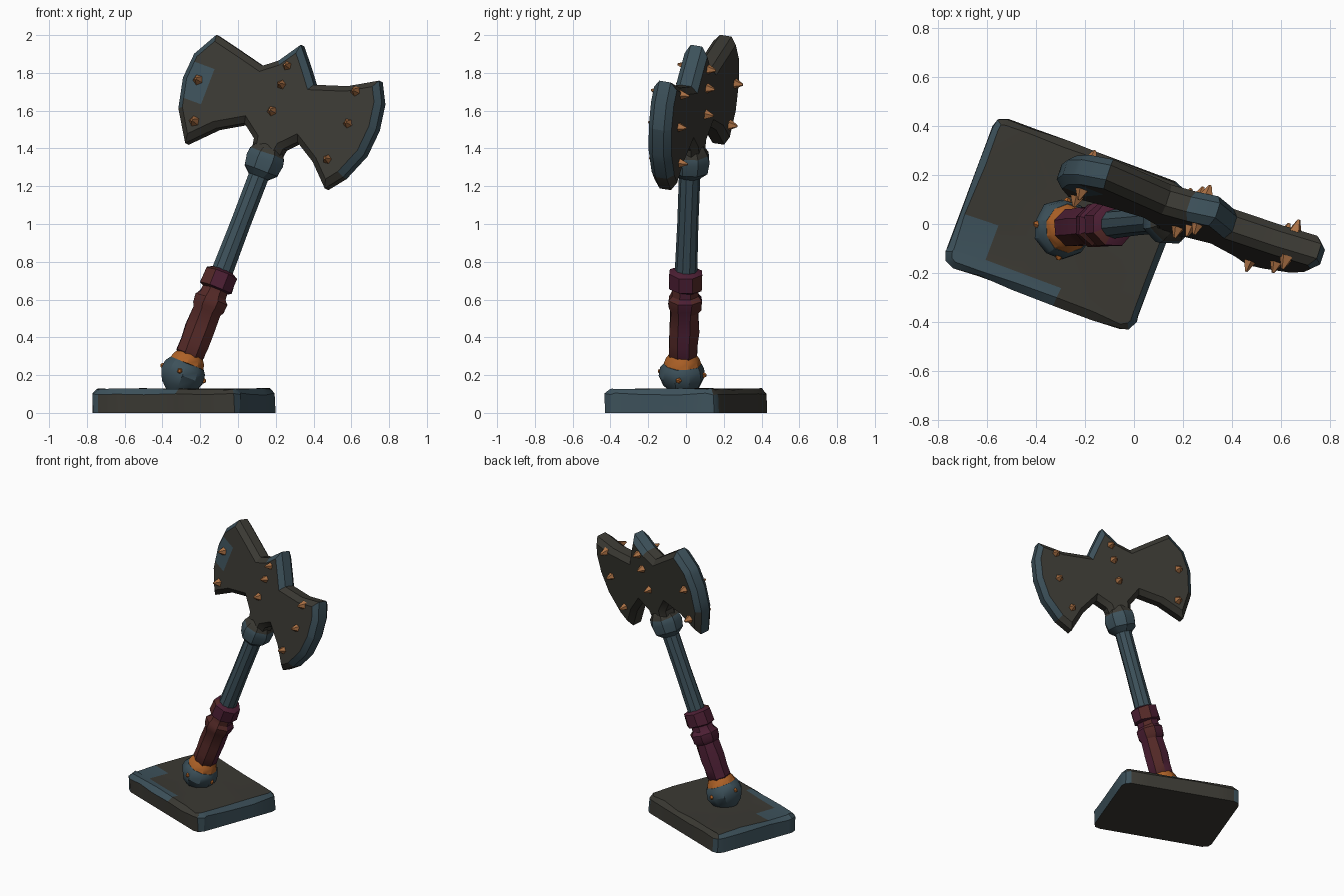
import bpy, bmesh, math, random
from mathutils import Matrix, Vector

if "Cube" in bpy.data.objects:
    bpy.data.objects.remove(bpy.data.objects["Cube"])

random.seed(4)
R, T = Matrix.Rotation, Matrix.Translation


def mat(name, c):
    m = bpy.data.materials.new(name)
    m.diffuse_color = (*c, 1)
    m.use_nodes = True
    m.node_tree.nodes["Principled BSDF"].inputs["Base Color"].default_value = m.diffuse_color
    return m


OLIVE = mat("dark olive iron", (0.043, 0.041, 0.033))
BLUE = mat("blue steel", (0.046, 0.082, 0.103))
PURPLE = mat("purple leather", (0.075, 0.014, 0.035))
MAROON = mat("maroon leather", (0.088, 0.022, 0.020))
ORANGE = mat("orange band", (0.42, 0.12, 0.02))
COPPER = mat("copper stud", (0.42, 0.17, 0.06))


def finish(name, bm, matrix, mats, rule=None, angle=32):
    """Colour faces by a rule in local space, then place the part."""
    bmesh.ops.recalc_face_normals(bm, faces=bm.faces)
    bm.normal_update()
    if rule:
        for f in bm.faces:
            f.material_index = rule(f.calc_center_median(), f.normal)
    me = bpy.data.meshes.new(name)
    bm.to_mesh(me)
    bm.free()
    me.transform(matrix)
    for m in mats:
        me.materials.append(m)
    ob = bpy.data.objects.new(name, me)
    bpy.context.collection.objects.link(ob)
    bpy.ops.object.select_all(action='DESELECT')
    bpy.context.view_layer.objects.active = ob
    ob.select_set(True)
    bpy.ops.object.shade_smooth_by_angle(angle=math.radians(angle))
    return ob


def cut(bm, co, no):
    bmesh.ops.bisect_plane(bm, geom=bm.verts[:] + bm.edges[:] + bm.faces[:],
                           plane_co=co, plane_no=no)


def lathe(name, profile, matrix, mats, rule=None, sides=10, jitter=0.0):
    bm = bmesh.new()
    rings = []
    for r, s in profile:
        ring = []
        for i in range(sides):
            a = 2 * math.pi * (i + 0.5) / sides
            q = r + random.uniform(-jitter, jitter)
            ring.append(bm.verts.new((q * math.cos(a), q * math.sin(a),
                                      s + random.uniform(-jitter, jitter))))
        rings.append(ring)
    for lo, hi in zip(rings, rings[1:]):
        for i in range(sides):
            j = (i + 1) % sides
            bm.faces.new((lo[i], lo[j], hi[j], hi[i]))
    bm.faces.new(rings[0])
    bm.faces.new(rings[-1])
    return finish(name, bm, matrix, mats, rule)


# Stone-like base slab, turned about z
bm = bmesh.new()
bmesh.ops.create_cube(bm, size=1, matrix=T((0, 0, 0.063)) @ Matrix.Diagonal((0.83, 0.645, 0.126, 1)))
up = [e for e in bm.edges if abs(e.verts[0].co.z - e.verts[1].co.z) > 0.1]
bmesh.ops.bevel(bm, geom=up, offset=0.05, segments=2, profile=0.5, affect='EDGES')
for x in (-0.25, -0.1, 0.08, 0.24):
    cut(bm, (x, 0, 0), (1, 0, 0))
for y in (-0.25, -0.1, 0.12):
    cut(bm, (0, y, 0), (0, 1, 0))
bm.normal_update()
rim = [e for e in bm.edges if len(e.link_faces) == 2 and min(v.co.z for v in e.verts) > 0.12
       and e.calc_face_angle() > 0.5]
bmesh.ops.bevel(bm, geom=rim, offset=0.026, segments=1, affect='EDGES')
for v in bm.verts:
    if v.co.z > 0.05:
        v.co.z += random.uniform(-0.006, 0.005)
        if max(abs(v.co.x) / 0.415, abs(v.co.y) / 0.32) > 0.9:
            v.co.x += random.uniform(-0.007, 0.004)
            v.co.y += random.uniform(-0.007, 0.004)


def base_rule(c, n):
    if n.z < -0.5:
        return 0
    if n.z > 0.9:
        return int((c.x < -0.25 and c.y < -0.1) or (c.y < -0.25 and c.x < 0))
    return int(abs(n.x) > 0.35 or (n.z > 0.3 and n.y < 0 and c.x < 0.1))


finish("base_slab", bm, T((-0.285, 0, 0)) @ R(math.radians(-20.5), 4, 'Z'), [OLIVE, BLUE], base_rule)

# Frame of the leaning handle, origin at the pommel
TILT = math.radians(20.96)
A = T((-0.29, -0.02, 0.21)) @ R(TILT, 4, 'Y') @ R(-0.035, 4, 'X')

# Pommel knob with an orange band
lathe("pommel", [(0.05, -0.11), (0.095, -0.075), (0.122, -0.015), (0.118, 0.03), (0.1, 0.055)],
      A, [BLUE], jitter=0.004)
lathe("pommel_band", [(0.1, 0.054), (0.088, 0.085), (0.07, 0.11)], A, [ORANGE])

# Wrapped leather grip
lathe("grip", [(0.07, 0.09), (0.082, 0.11), (0.08, 0.17), (0.086, 0.25), (0.078, 0.35), (0.092, 0.375),
               (0.094, 0.42), (0.075, 0.445), (0.074, 0.475), (0.094, 0.485), (0.095, 0.57), (0.06, 0.585)],
      A, [PURPLE, MAROON], lambda c, n: int(n.y * n.x > 0.1 or (n.y < -0.5 and c.z < 0.47)),
      sides=8, jitter=0.004)

# Steel shaft and the collar under the head
lathe("shaft", [(0.06, 0.55), (0.056, 0.85), (0.057, 1.16)], A, [BLUE])
lathe("collar", [(0.06, 1.115), (0.1, 1.15), (0.108, 1.21), (0.102, 1.245), (0.07, 1.29)],
      A, [BLUE, OLIVE], lambda c, n: int(c.z > 1.25), sides=8, jitter=0.003)

# Double axe head: outline in blade plane (across, along handle)
H = A @ T((0, 0, 1.467)) @ R(math.radians(-20), 4, 'Z')
K = 1 / math.cos(math.radians(20))
outline = [(-0.466, 0.275), (-0.54, 0.14), (-0.55, 0.0), (-0.515, -0.16), (-0.416, -0.32), (-0.29, -0.19),
           (-0.16, -0.113), (-0.085, -0.17), (-0.07, -0.25), (0.07, -0.25), (0.08, -0.17), (0.137, -0.11),
           (0.25, -0.18), (0.36, -0.29), (0.43, -0.2), (0.49, -0.05), (0.502, 0.1), (0.48, 0.24),
           (0.425, 0.345), (0.28, 0.26), (0.11, 0.205), (0.06, 0.27), (-0.03, 0.38), (-0.11, 0.26),
           (-0.18, 0.205), (-0.32, 0.24)]
HALF = 0.064
bm = bmesh.new()
face = bm.faces.new([bm.verts.new((a * K, -HALF, b)) for a, b in outline])
ext = bmesh.ops.extrude_face_region(bm, geom=[face])
bmesh.ops.translate(bm, vec=(0, 2 * HALF, 0), verts=[g for g in ext['geom'] if isinstance(g, bmesh.types.BMVert)])
bmesh.ops.recalc_face_normals(bm, faces=bm.faces)
edges = [e for e in bm.edges if abs(e.verts[0].co.y - e.verts[1].co.y) < 0.01]
bmesh.ops.bevel(bm, geom=edges, offset=0.032, segments=1, affect='EDGES')
bmesh.ops.triangulate(bm, faces=[f for f in bm.faces if len(f.verts) > 4])
for co, no in (((-0.425, 0, 0), (1, 0, 0)), ((0, 0, -0.1), (0, 0, 1)), ((0, 0, 0.1), (0, 0, 1))):
    cut(bm, co, no)


def head_rule(c, n):
    if abs(n.y) > 0.95:
        return int(c.y < 0 and c.x < -0.425 and -0.1 < c.z < 0.1)
    cutting = abs(c.x + 0.02) > 0.47 and abs(n.x) > 0.3
    crown = abs(c.x) < 0.12 and c.z > 0.22
    return int(cutting or crown)


finish("axe_head", bm, H, [OLIVE, BLUE], head_rule)

# Copper studs on both faces of the head, positions read as front x, z
spots = [(-0.19, 1.76), (-0.21, 1.54), (0.28, 1.83), (0.25, 1.73), (0.20, 1.59),
         (0.64, 1.69), (0.60, 1.52), (0.49, 1.33)]
bm = bmesh.new()
for x, z in spots:
    dx, dz = x - 0.235, z - 1.58
    a = (dx * math.cos(TILT) - dz * math.sin(TILT)) * K
    b = dx * math.sin(TILT) + dz * math.cos(TILT)
    for side in (-1, 1):
        bmesh.ops.create_cone(
            bm, cap_ends=True, segments=5, radius1=random.uniform(0.03, 0.036), radius2=0.006, depth=0.055,
            matrix=T((a, side * (HALF + 0.016), b)) @ R(-side * math.pi / 2, 4, 'X')
            @ R(random.uniform(0, 6), 4, 'Z'))
finish("head_studs", bm, H, [COPPER], angle=20)

# Small studs around the pommel
bm = bmesh.new()
for i in range(4):
    bmesh.ops.create_cone(
        bm, cap_ends=True, segments=5, radius1=0.02, radius2=0.008, depth=0.02,
        matrix=R(math.radians(-100 + 90 * i), 4, 'Z') @ T((0.119, 0, 0.0)) @ R(math.pi / 2, 4, 'Y'))
finish("pommel_studs", bm, A, [ORANGE], angle=20)
